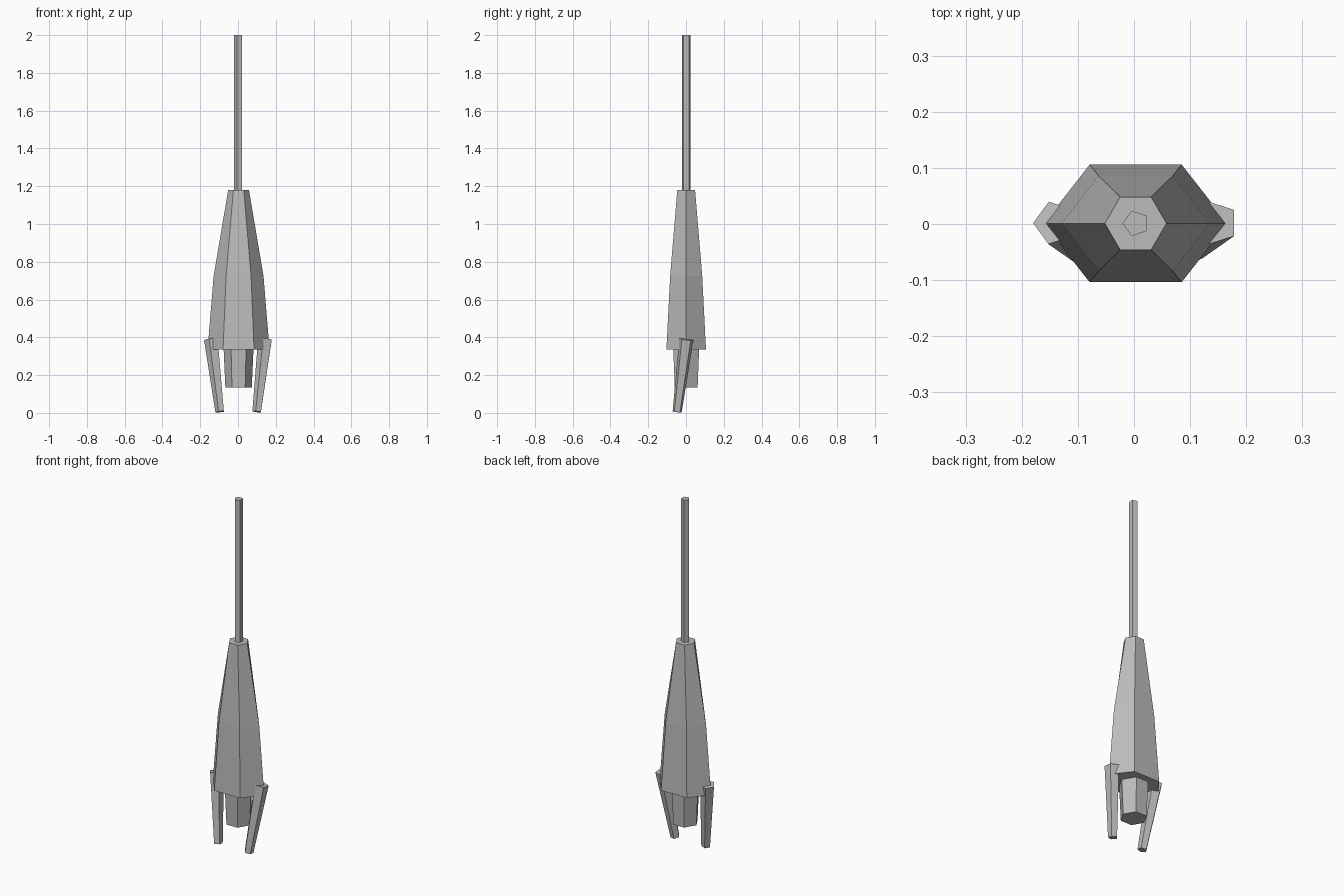
import bpy, bmesh, math
from mathutils import Vector, Matrix

if "Cube" in bpy.data.objects:
    bpy.data.objects.remove(bpy.data.objects["Cube"])

CX, CY = 0.003, 0.001   # common axis of all parts

grey = bpy.data.materials.new("plain grey")
grey.diffuse_color = (0.5, 0.5, 0.5, 1)
grey.use_nodes = True
grey.node_tree.nodes["Principled BSDF"].inputs["Base Color"].default_value = grey.diffuse_color


def loft(name, sides, sections, matrix):
    """Closed prism through (z, radius_x, radius_y) rings, one corner at -x."""
    bm = bmesh.new()
    rings = []
    for z, rx, ry in sections:
        ring = []
        for i in range(sides):
            a = math.pi + 2 * math.pi * i / sides
            ring.append(bm.verts.new((rx * math.cos(a), ry * math.sin(a), z)))
        rings.append(ring)
    for lo, hi in zip(rings, rings[1:]):
        for i in range(sides):
            j = (i + 1) % sides
            bm.faces.new((lo[i], lo[j], hi[j], hi[i]))
    bm.faces.new(rings[0][::-1])
    bm.faces.new(rings[-1])
    bm.transform(matrix)
    bmesh.ops.recalc_face_normals(bm, faces=bm.faces)
    mesh = bpy.data.meshes.new(name)
    bm.to_mesh(mesh)
    bm.free()
    mesh.materials.append(grey)
    ob = bpy.data.objects.new(name, mesh)
    bpy.context.collection.objects.link(ob)
    return ob


axis = Matrix.Translation((CX, CY, 0))

# Tapered hexagonal body
loft("body", 6, [(0.335, 0.164, 0.121), (0.725, 0.132, 0.098),
                 (1.18, 0.055, 0.0545)], axis)

# Thin five-sided rod on top
loft("rod", 5, [(1.15, 0.0235, 0.0235), (2.0, 0.0235, 0.0235)], axis)

# Hexagonal nozzle underneath
loft("nozzle", 6, [(0.135, 0.07, 0.07), (0.36, 0.08, 0.08)], axis)

# Two legs leaning inward and forward
for side, s in (("left", -1), ("right", 1)):
    foot = Vector((CX + s * 0.098, -0.047, 0.006))
    top = Vector((CX + s * 0.143, 0.002, 0.39))
    d = top - foot
    tilt = Vector((0, 0, 1)).rotation_difference(d).to_matrix().to_4x4()
    loft(side + "_leg", 5, [(0, 0.025, 0.025), (d.length, 0.04, 0.04)],
         Matrix.Translation(foot) @ tilt)
